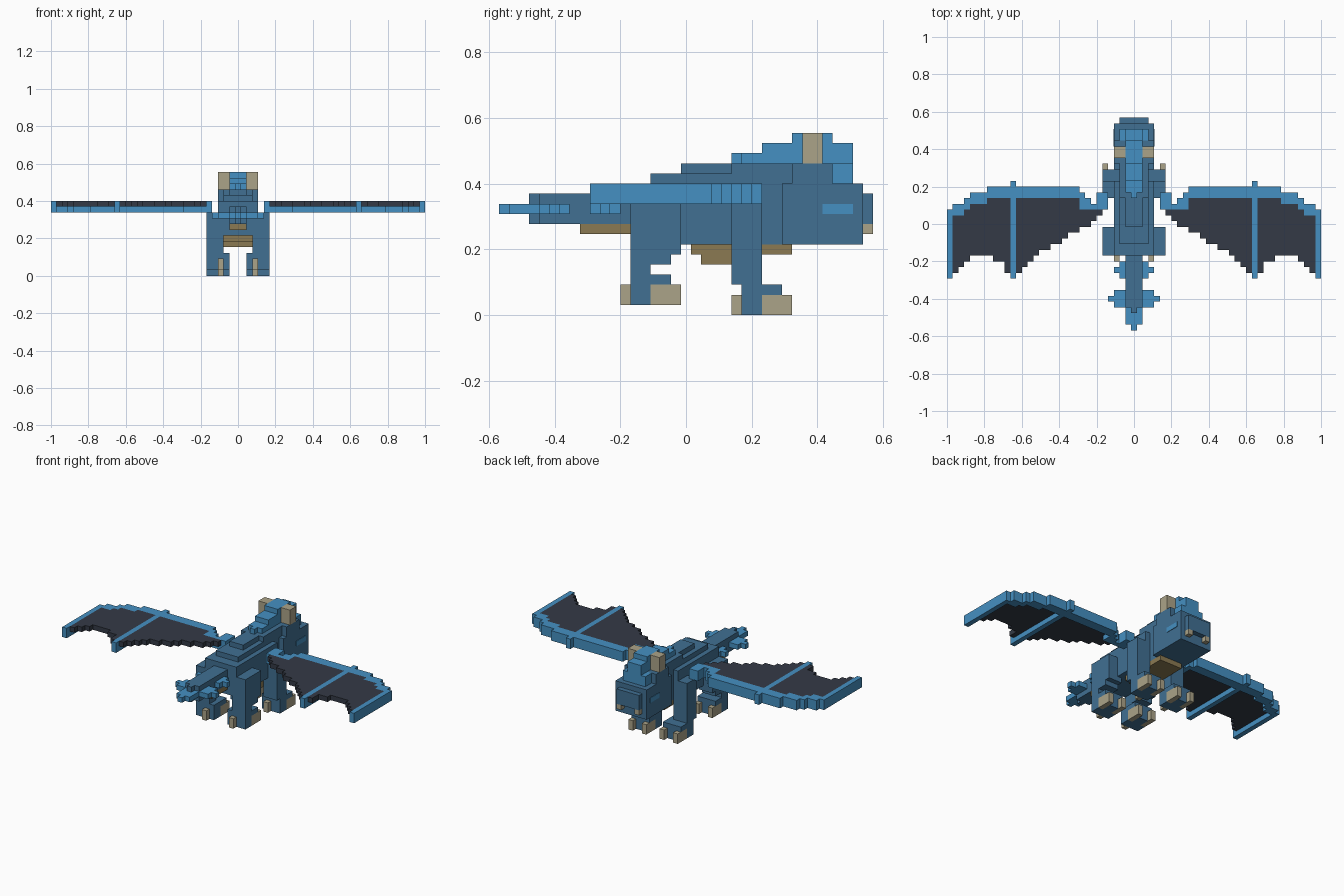
import bpy, bmesh
from mathutils import Vector

cube = bpy.data.objects.get("Cube")
if cube:
    bpy.data.objects.remove(cube, do_unlink=True)

UNIT = 2 / 65      # edge of one block
MID_Y = 18.5       # half the length in blocks


def material(name, color):
    mat = bpy.data.materials.new(name)
    mat.diffuse_color = (*color, 1)
    mat.use_nodes = True
    for node in mat.node_tree.nodes:
        if node.type == "BSDF_PRINCIPLED":
            node.inputs["Base Color"].default_value = (*color, 1)
    return mat


deep_blue = material("deep blue", (0.052, 0.16, 0.29))
bright_blue = material("bright blue", (0.06, 0.28, 0.54))
bone = material("bone", (0.41, 0.37, 0.25))
belly_brown = material("belly brown", (0.26, 0.195, 0.085))
membrane_dark = material("membrane charcoal", (0.034, 0.042, 0.061))


def add_block(bm, x, y, z):
    """One cuboid; every argument is a (low, high) range in blocks."""
    lo = Vector((x[0], y[0] - MID_Y, z[0])) * UNIT
    hi = Vector((x[1], y[1] - MID_Y, z[1])) * UNIT
    geo = bmesh.ops.create_cube(bm, size=1)
    for v in geo["verts"]:
        v.co = Vector((a + b) / 2 + c * (b - a) for a, b, c in zip(lo, hi, v.co))


def part(name, mat, blocks):
    mesh = bpy.data.meshes.new(name)
    bm = bmesh.new()
    for block in blocks:
        add_block(bm, *block)
    bm.to_mesh(mesh)
    bm.free()
    mesh.materials.append(mat)
    obj = bpy.data.objects.new(name, mesh)
    bpy.context.collection.objects.link(obj)
    return obj


def centred(name, mat, blocks):
    """Blocks given as half width, y range, z range."""
    return part(name, mat, [((-w, w), y, z) for w, y, z in blocks])


def pair(name, mat, blocks):
    """The same part on the left and on the right."""
    part("left_" + name, mat, blocks)
    part("right_" + name, mat, [((-x[1], -x[0]), y, z) for x, y, z in blocks])


# Torso and stepped spine
centred("torso", deep_blue, [(3.5, (13, 26), (7, 13))])
centred("spine", deep_blue, [(2.5, (15, 26), (13, 14)), (1.5, (18, 26), (14, 15))])
centred("belly", belly_brown, [(2.5, (19, 23), (6, 7)), (2.5, (20, 23), (5, 6))])

# Neck and head
centred("neck", deep_blue, [(2.5, (23, 29), (7, 15))])
centred("throat", belly_brown, [(2.5, (23, 29), (6, 7))])
centred("head", deep_blue, [(3.5, (28, 36), (7, 13)), (3.5, (29, 33), (13, 15))])
centred("snout", deep_blue, [(2.5, (36, 37), (9, 12))])
pair("tooth", bone, [((1.5, 2.5), (36, 37), (8, 9))])
centred("crest", bright_blue, [
    (0.5, (23, 24), (15, 16)), (1.5, (24, 26), (15, 16)), (1.5, (26, 29), (15, 17)),
    (1.5, (29, 33), (15, 18)), (1.5, (33, 35), (13, 17))])
pair("brow", bright_blue, [((1.5, 2.5), (33, 35), (13, 15))])
pair("horn", bone, [((1.5, 3.5), (30, 32), (15, 18))])
pair("eye", bright_blue, [((3.5, 3.6), (32, 35), (10, 11))])

# Tail with flat side fins
centred("tail", deep_blue, [(1.5, (4, 13), (9, 12)), (0.5, (3, 4), (9, 12))])
centred("tail_belly", belly_brown, [(1.5, (8, 13), (8, 9))])
FIN = (10, 11)
centred("tail_fins", bright_blue, [
    (2.5, (9, 12), FIN), (3.5, (10, 11), FIN), (3.5, (4, 7), FIN),
    (4.5, (5, 6), FIN), (1.5, (1, 4), FIN), (0.5, (0, 1), FIN)])


# Legs: same foot at the front and the back
def foot(name, y, z):
    pair(name + "_foot", deep_blue, [
        ((1.5, 5.5), (y + 1, y + 3), (z, z + 3)),
        ((2.5, 4.5), (y + 3, y + 5), (z, z + 2)),
        ((1.5, 5.5), (y + 3, y + 5), (z + 2, z + 3))])
    toes = [((x, x + 1), (y + 3, y + 6), (z, z + 2)) for x in (1.5, 4.5)]
    pair(name + "_claws", bone, toes + [((2.5, 3.5), (y, y + 1), (z, z + 2))])


foot("front", 23, 0)
foot("rear", 12, 1)
pair("front_leg", deep_blue, [((2.5, 5.5), (23, 26), (3, 11))])
pair("rear_leg", deep_blue, [
    ((2.5, 5.5), (13, 15), (4, 6)), ((2.5, 5.5), (13, 17), (5, 6)),
    ((2.5, 5.5), (13, 18), (6, 11))])

# Wings: one column per block of span, rim in front and membrane behind
FRONT = [(6.5, 24), (7.5, 22), (8.5, 23), (9.5, 24), (25.5, 25),
         (28.5, 24), (29.5, 23), (31.5, 22)]          # span limit, front y
REAR = [(4.5, 21), (7.5, 18.5), (14.5, 14.6), (17.5, 12.6), (20.5, 9.4), (21.5, 9.8),
        (23, 11.5), (25.5, 13.3), (27.5, 13.3), (30, 11), (31.5, 9.6)]


def rear_edge(x):
    for (xa, ya), (xb, yb) in zip(REAR, REAR[1:]):
        if x <= xb:
            return round(ya + (yb - ya) * (x - xa) / (xb - xa))


WING, SKIN = (11, 13), (12, 13)
rim, skin = [], []
for i in range(27):
    x = 4.5 + i
    span = (x, x + 1)
    if x == 20.5:
        continue                                      # taken by the middle strut
    front = next(y for limit, y in FRONT if x < limit)
    inner = min(front - 2, 23)
    if x < 9:
        inner = 21
    rim.append((span, (inner, front), WING))
    rear = rear_edge(x + 0.5)
    if rear < inner:
        skin.append((span, (rear, inner), SKIN))

pair("wing_rim", bright_blue, rim)
pair("wing_membrane", membrane_dark, skin)
pair("wing_middle_strut", bright_blue, [((20.5, 21.5), (9, 26), WING)])
pair("wing_tip_strut", bright_blue, [((31.5, 32.5), (9, 21), WING)])
